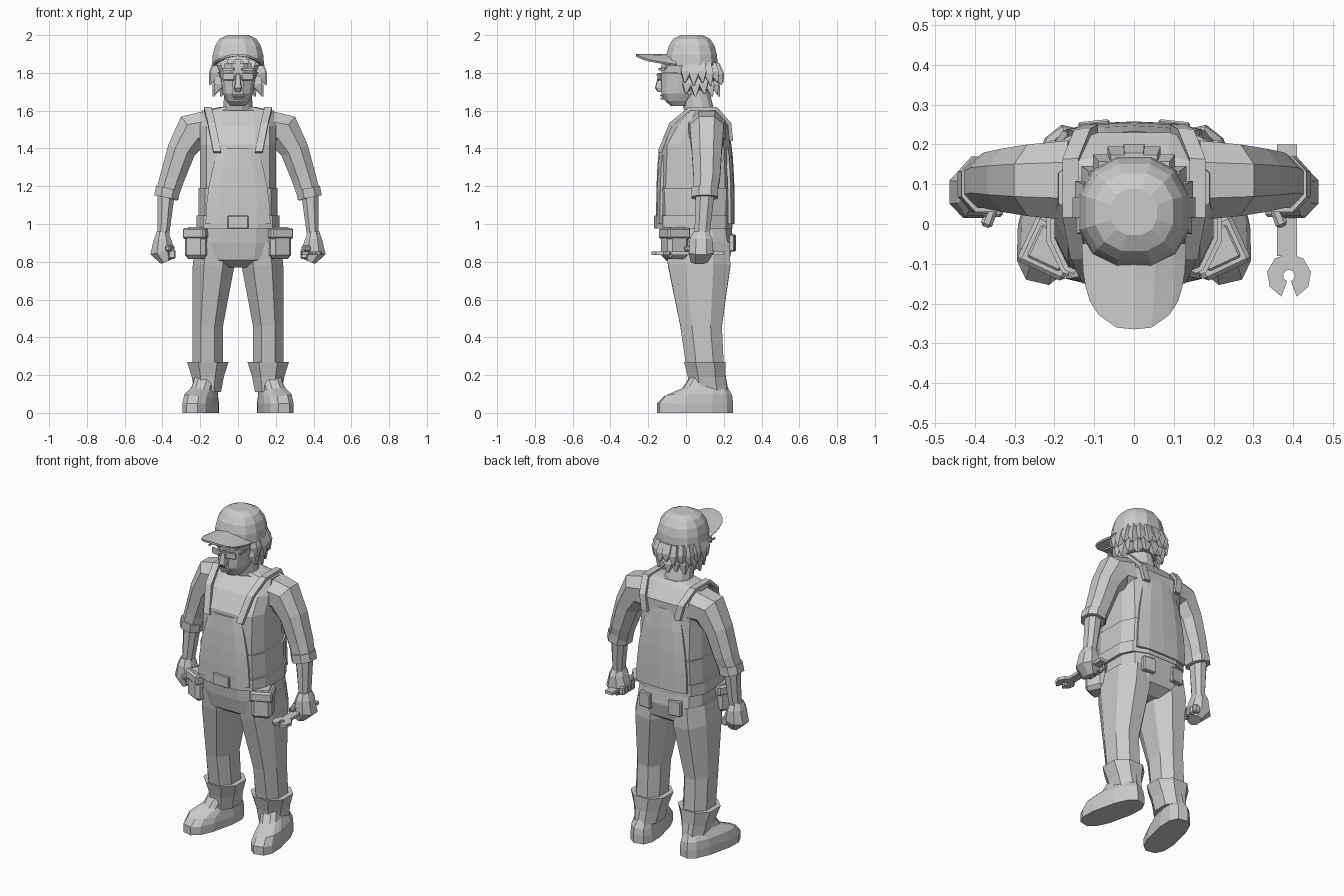
import bpy, bmesh
from math import sin, cos, pi, radians
from mathutils import Vector, Matrix

default_cube = bpy.data.objects.get("Cube")
if default_cube:
    bpy.data.objects.remove(default_cube, do_unlink=True)

grey = bpy.data.materials.new("plain grey")
grey.use_nodes = True
grey.diffuse_color = (.6, .6, .6, 1)
shader = grey.node_tree.nodes["Principled BSDF"]
shader.inputs["Base Color"].default_value = grey.diffuse_color


def finish(name, bm, mirror=False, thickness=0):
    """Turn a bmesh into an object, optionally thickened and mirrored."""
    bmesh.ops.recalc_face_normals(bm, faces=bm.faces)
    mesh = bpy.data.meshes.new(name)
    bm.to_mesh(mesh)
    bm.free()
    mesh.materials.append(grey)
    part = bpy.data.objects.new(name, mesh)
    bpy.context.collection.objects.link(part)
    if thickness:
        solidify = part.modifiers.new("thickness", 'SOLIDIFY')
        solidify.thickness = thickness
        solidify.offset = 0
    if mirror:
        part.modifiers.new("mirror", 'MIRROR')
    return part


def skin(bm, rings, sides=8, squareness=1):
    """Skin rings of (x, y, z, width radius, depth radius), each square to the path."""
    def bend(value):
        size = abs(value) ** squareness / cos(pi / sides) ** squareness
        return size if value > 0 else -size

    centres = [Vector(ring[:3]) for ring in rings]
    last = len(rings) - 1
    loops = []
    for index, centre in enumerate(centres):
        along = centres[min(index + 1, last)] - centres[max(index - 1, 0)]
        across = Vector((-along.z, 0, along.x)).normalized()
        wide, deep = rings[index][3:]
        loop = []
        for side in range(sides):
            angle = (side + .5) * 2 * pi / sides
            offset = across * wide * bend(cos(angle))
            offset.y = deep * bend(sin(angle))
            loop.append(bm.verts.new(centre + offset))
        loops.append(loop)
    for lower, upper in zip(loops, loops[1:]):
        for side in range(sides):
            after = (side + 1) % sides
            bm.faces.new((lower[side], lower[after], upper[after], upper[side]))
    bm.faces.new(loops[0])
    bm.faces.new(loops[-1])


def limb(name, rings, sides=8, squareness=.9):
    """Mirrored pair of skinned limbs."""
    bm = bmesh.new()
    skin(bm, rings, sides, squareness)
    return finish(name, bm, mirror=True)


def trunk(name, levels, squareness=.6):
    """Central part from levels of (y, z, width radius, depth radius)."""
    bm = bmesh.new()
    skin(bm, [(0, *level) for level in levels], 12, squareness)
    return finish(name, bm)


def sheet(name, rows, thickness, mirror=False):
    """Thickened grid through rows of points."""
    bm = bmesh.new()
    grid = [[bm.verts.new(point) for point in row] for row in rows]
    for near, far in zip(grid, grid[1:]):
        for left in range(len(near) - 1):
            right = left + 1
            bm.faces.new((near[left], near[right], far[right], far[left]))
    return finish(name, bm, mirror, thickness)


def box(name, centre, size, turn=0, bevel=0, mirror=False):
    """Bevelled box turned about the vertical."""
    bm = bmesh.new()
    bmesh.ops.create_cube(bm, size=1)
    bmesh.ops.scale(bm, verts=bm.verts, vec=size)
    if bevel:
        bmesh.ops.bevel(bm, geom=bm.edges[:], offset=bevel, segments=1, affect='EDGES')
    bmesh.ops.rotate(bm, verts=bm.verts, matrix=Matrix.Rotation(radians(turn), 3, 'Z'))
    bmesh.ops.translate(bm, verts=bm.verts, vec=centre)
    return finish(name, bm, mirror)


def bib(name, depth, lean, top, setback):
    """Curved bib panel narrowing upward from the belt."""
    rows = []
    for step in range(5):
        rise = step / 4
        width = .17 - .07 * rise ** 2
        height = 1 + rise * (top - 1)
        rows.append([(width * across, depth + lean * rise ** 3 + setback * abs(across) ** 3, height)
                     for across in (-1, -.6, 0, .6, 1)])
    sheet(name, rows, thickness=.016)


# Torso and neck
trunk("shirt_torso", [(.05, 1, .2, .18), (.05, 1.2, .2, .19), (.05, 1.42, .2, .18),
                      (.08, 1.52, .2, .15), (.09, 1.6, .19, .08), (.08, 1.62, .09, .07)])
trunk("neck", [(.07, 1.6, .08, .08), (.04, 1.72, .07, .08)], squareness=1)

# Overalls with bibs and shoulder straps
trunk("overalls_waist", [(.05, 1, .21, .19), (.05, 1.19, .21, .2)])
bib("bib_front", depth=-.15, lean=.015, top=1.4, setback=.02)
bib("bib_back", depth=.25, lean=-.025, top=1.48, setback=-.02)
strap_path = [(.11, -.14, 1.38), (.14, -.08, 1.53), (.16, .02, 1.61),
              (.16, .16, 1.61), (.13, .23, 1.53), (.11, .24, 1.44)]
sheet("shoulder_straps", [[(x - .02, y, z), (x + .02, y, z)] for x, y, z in strap_path],
      thickness=.02, mirror=True)

# Belt, buckle, pouches and pockets
trunk("belt", [(.045, .975, .22, .2), (.045, 1.045, .22, .2)])
box("belt_buckle", centre=(0, -.16, 1.01), size=(.11, .02, .07), bevel=.005)
box("tool_pouches", centre=(.21, -.06, .9), size=(.12, .12, .17), turn=25, bevel=.02, mirror=True)
box("pouch_flaps", centre=(.21, -.06, .95), size=(.13, .13, .06), turn=25, bevel=.01, mirror=True)
box("back_pockets", centre=(.1, .245, .9), size=(.08, .03, .09), turn=-6, bevel=.005, mirror=True)

# Trousers
trunk("trouser_hips", [(.06, .77, .08, .11), (.06, .81, .19, .17), (.06, .9, .21, .19), (.05, 1, .2, .19)])
limb("trouser_legs", [(.16, .1, .25, .08, .1), (.16, .08, .46, .08, .11),
                      (.13, .07, .78, .11, .165), (.12, .06, .9, .1, .17)])
limb("trouser_cuffs", [(.16, .12, .11, .07, .1), (.16, .11, .19, .085, .1), (.16, .1, .27, .11, .11)])

# Boots with the toes turned outward
boots = limb("boots", [(.19, .045, 0, .08, .2), (.19, .045, .05, .08, .2), (.19, .06, .09, .075, .18),
                       (.18, .1, .13, .06, .12), (.17, .12, .2, .06, .09)], sides=12, squareness=.75)
ankle = Matrix.Translation((.18, .08, 0))
boots.data.transform(ankle @ Matrix.Rotation(radians(13), 4, 'Z') @ ankle.inverted())

# Arms with rolled sleeves and fists
limb("sleeves", [(.16, .11, 1.5, .1, .1), (.24, .11, 1.49, .1, .09), (.3, .11, 1.39, .075, .08),
                 (.35, .11, 1.24, .065, .07), (.38, .1, 1.14, .06, .06)])
limb("sleeve_rolls", [(.37, .1, 1.19, .065, .07), (.38, .1, 1.14, .065, .07)])
limb("forearms", [(.38, .1, 1.16, .045, .05), (.395, .085, .94, .03, .04)])
limb("hands", [(.4, .08, .96, .03, .04), (.4, .08, .92, .045, .06), (.4, .08, .85, .065, .065),
               (.38, .07, .8, .03, .045)])
box("thumbs", centre=(.36, .03, .87), size=(.03, .08, .03), turn=20, bevel=.008, mirror=True)
for finger in range(4):
    box(f"finger_{finger}", centre=(.35, .03 + finger * .03, .84), size=(.04, .025, .05),
        bevel=.007, mirror=True)

# Wrench in the left hand, with its open jaw pointing forward
box("wrench_handle", centre=(.385, .06, .845), size=(.05, .28, .018))
jaw = Vector((.39, -.13, .845))
arc = [radians(angle) for angle in range(-70, 251, 40)]
sheet("wrench_jaw", [[jaw + Vector((cos(angle), sin(angle), 0)) * radius for radius in (.015, .056)]
                     for angle in arc], thickness=.018)

# Head and face
trunk("head", [(-.03, 1.625, .04, .05), (-.03, 1.65, .06, .08), (-.02, 1.69, .08, .11),
               (0, 1.76, .09, .13), (0, 1.85, .1, .13)], squareness=.85)
trunk("nose", [(-.13, 1.7, .014, .02), (-.14, 1.72, .02, .024), (-.13, 1.8, .01, .014)])
box("upper_lip", centre=(0, -.127, 1.68), size=(.07, .02, .01), bevel=.003)
box("lower_lip", centre=(0, -.125, 1.665), size=(.05, .02, .01), bevel=.003)
box("eyebrows", centre=(.05, -.13, 1.82), size=(.06, .02, .013), turn=12, mirror=True)

# Glasses
box("glasses_lenses", centre=(.05, -.14, 1.78), size=(.065, .009, .04), turn=14, bevel=.004, mirror=True)
box("glasses_bridge", centre=(0, -.15, 1.79), size=(.045, .01, .01))
box("glasses_arms", centre=(.1, -.055, 1.8), size=(.007, .15, .01), turn=4, mirror=True)

# Hair with two tiers of jagged tufts round the sides and back
trunk("hair", [(.07, 1.71, .085, .085), (.055, 1.77, .11, .115), (.04, 1.85, .125, .125)], squareness=.9)
bm = bmesh.new()
for count, root_height, root_radius in ((13, 1.85, .11), (11, 1.79, .09)):
    for tuft in range(count):
        angle = radians(220 * tuft / (count - 1) - 20)
        drop = .1 + .015 * (tuft % 2)
        rings = []
        for fall, spread, thick in ((1, .04, .004), (.5, .02, .026), (0, 0, .024)):
            reach = root_radius + spread
            rings.append((reach * cos(angle), .045 + reach * sin(angle),
                          root_height - drop * fall, thick, thick))
        skin(bm, rings, sides=4)
for strand in range(-2, 3):
    x = strand * .04
    y = abs(x) * .3 - .13
    skin(bm, [(x, y, 1.82, .003, .003), (x, y + .02, 1.87, .02, .015)], sides=4)
finish("hair_tufts", bm)

# Cap crown and curved brim
dome = []
for degrees in range(0, 81, 20):
    slope = radians(degrees)
    radius = .138 * cos(slope) ** .5
    dome.append((.03, 1.84 + .162 * sin(slope), radius, radius))
trunk("cap_crown", dome, squareness=.85)
brim = []
for step in range(5):
    out = step / 4
    brim.append([(.127 * across * (1 - .15 * out ** 3),
                  -.05 - out * (.215 - .07 * abs(across) ** 3),
                  1.895 - (.055 - .025 * out) * across ** 2)
                 for across in (-1, -.8, -.4, 0, .4, .8, 1)])
sheet("cap_brim", brim, thickness=.012)
